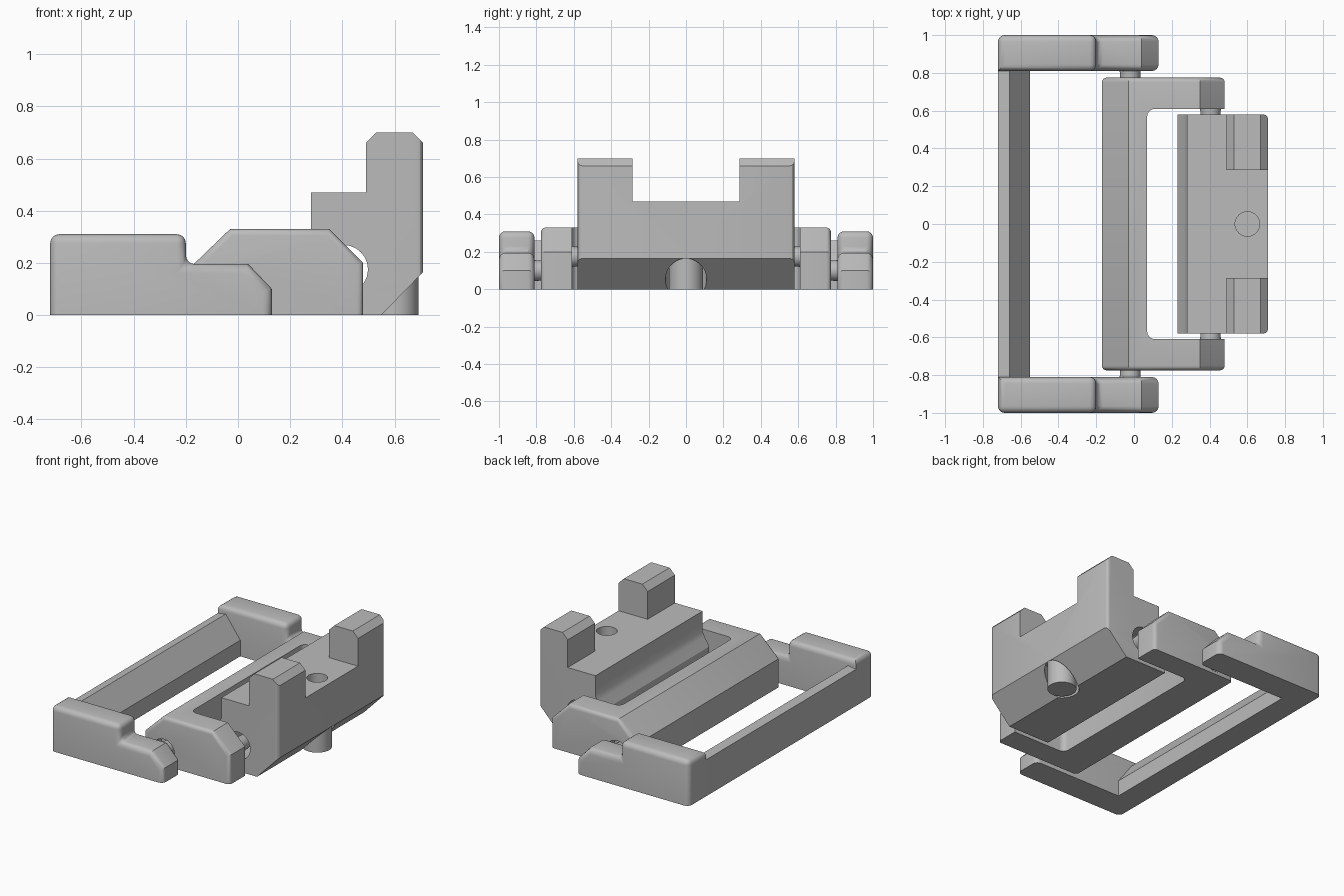
import bpy, bmesh, math
from mathutils import Matrix, Vector

cube = bpy.data.objects.get("Cube")
if cube:
    bpy.data.objects.remove(cube)

grey = bpy.data.materials.new("plain grey")
grey.use_nodes = True
colour = (0.5, 0.5, 0.5, 1)
grey.diffuse_color = colour
grey.node_tree.nodes["Principled BSDF"].inputs["Base Color"].default_value = colour


def finish(name, bm):
    bmesh.ops.recalc_face_normals(bm, faces=bm.faces)
    mesh = bpy.data.meshes.new(name)
    bm.to_mesh(mesh)
    bm.free()
    mesh.materials.append(grey)
    ob = bpy.data.objects.new(name, mesh)
    bpy.context.collection.objects.link(ob)
    return ob


def prism(name, profile, y0, y1, bevel=0, rule=None, segments=4):
    """Extrude an (x, z) profile along y, rounding the edges picked by rule."""
    bm = bmesh.new()
    face = bm.faces.new([bm.verts.new((x, y0, z)) for x, z in profile])
    out = bmesh.ops.extrude_face_region(bm, geom=[face])
    verts = [v for v in out["geom"] if isinstance(v, bmesh.types.BMVert)]
    bmesh.ops.translate(bm, verts=verts, vec=(0, y1 - y0, 0))
    if bevel:
        edges = [e for e in bm.edges if rule(*[v.co for v in e.verts])]
        bmesh.ops.bevel(bm, geom=edges, offset=bevel, segments=segments,
                        affect='EDGES', profile=0.5)
    return finish(name, bm)


def box(x0, x1, z0, z1):
    return [(x0, z0), (x1, z0), (x1, z1), (x0, z1)]


def cylinder(name, start, end, r0, r1):
    a, b = Vector(start), Vector(end)
    turn = (b - a).to_track_quat('Z', 'Y').to_matrix().to_4x4()
    bm = bmesh.new()
    bmesh.ops.create_cone(bm, cap_ends=True, segments=40, radius1=r0, radius2=r1,
                          depth=(b - a).length,
                          matrix=Matrix.Translation((a + b) / 2) @ turn)
    return finish(name, bm)


def cut(ob, cutter):
    mod = ob.modifiers.new("cut", 'BOOLEAN')
    mod.operation = 'DIFFERENCE'
    mod.solver = 'EXACT'
    mod.object = cutter
    bpy.context.view_layer.objects.active = ob
    bpy.ops.object.modifier_apply(modifier=mod.name)
    bpy.data.objects.remove(cutter)


def upright(a, b):
    return abs(a.x - b.x) < 0.001 and abs(a.y - b.y) < 0.001


def above_floor(a, b):
    return max(a.z, b.z) > 0.01


parts = []

# Outer frame: two stepped arms and a sloped bar
arm = [(-0.72, 0), (0.13, 0), (0.13, 0.1), (0.04, 0.195),
       (-0.2, 0.195), (-0.2, 0.31), (-0.72, 0.31)]


def arm_rule(a, b):
    across = abs(a.y - b.y) > 0.01
    if across and a.x > 0:
        return False
    if upright(a, b) and a.x < -0.7 and abs(a.y) < 0.9:
        return False
    return above_floor(a, b)


for side, s in (("left", 1), ("right", -1)):
    parts.append(prism("outer_arm_" + side, arm, 0.81 * s, s, 0.035, arm_rule))
    parts.append(cylinder("outer_pin_" + side, (-0.02, 0.83 * s, 0.1),
                          (-0.02, 0.72 * s, 0.1), 0.057, 0.05))
    parts.append(cylinder("inner_pin_" + side, (0.405, 0.63 * s, 0.175),
                          (0.405, 0.5 * s, 0.175), 0.057, 0.045))

bar = [(-0.72, 0), (-0.55, 0), (-0.55, 0.11), (-0.66, 0.26), (-0.72, 0.25)]
parts.append(prism("outer_bar", bar, -0.83, 0.83))

# Inner frame: chamfered block opened up between its arms
inner = [(-0.17, 0), (0.48, 0), (0.48, 0.2), (0.35, 0.33),
         (-0.03, 0.33), (-0.17, 0.195)]
frame = prism("inner_frame", inner, -0.775, 0.775, 0.025,
              lambda a, b: abs(a.y - b.y) < 0.01 and above_floor(a, b))
cut(frame, prism("opening", box(0.07, 0.7, -0.1, 0.5), -0.61, 0.61, 0.04,
                 lambda a, b: upright(a, b) and a.x < 0.1))
for s in (1, -1):
    cut(frame, cylinder("socket", (-0.02, 0.9 * s, 0.1),
                        (-0.02, 0.69 * s, 0.1), 0.08, 0.08))
parts.append(frame)

# Clamp block: body with a chamfered foot and two raised prongs
block = [(0.23, 0), (0.55, 0), (0.71, 0.165), (0.71, 0.66), (0.67, 0.7),
         (0.53, 0.7), (0.49, 0.66), (0.49, 0.47), (0.28, 0.47),
         (0.28, 0.33), (0.265, 0.3), (0.23, 0.24)]
clamp = prism("clamp_block", block, -0.58, 0.58, 0.025,
              lambda a, b: upright(a, b) and a.x > 0.7, 3)
cut(clamp, prism("gap", box(0.4, 0.9, 0.47, 0.9), -0.285, 0.285))
cut(clamp, cylinder("hinge_hole", (0.405, -1, 0.175), (0.405, 1, 0.175), 0.093, 0.093))
cut(clamp, cylinder("top_hole", (0.6, 0, 0.36), (0.6, 0, 0.6), 0.065, 0.065))
cut(clamp, cylinder("bolt_recess", (0.6, 0, -0.1), (0.6, 0, 0.2), 0.11, 0.11))
parts.append(clamp)

# Bolt standing below the clamp block
parts.append(cylinder("bolt", (0.6, 0, 0), (0.6, 0, 0.22), 0.092, 0.092))

# Smooth the rounded edges, keep the flat faces crisp
bpy.ops.object.select_all(action='DESELECT')
for ob in parts:
    ob.select_set(True)
bpy.context.view_layer.objects.active = parts[0]
bpy.ops.object.shade_smooth_by_angle(angle=math.radians(30))
